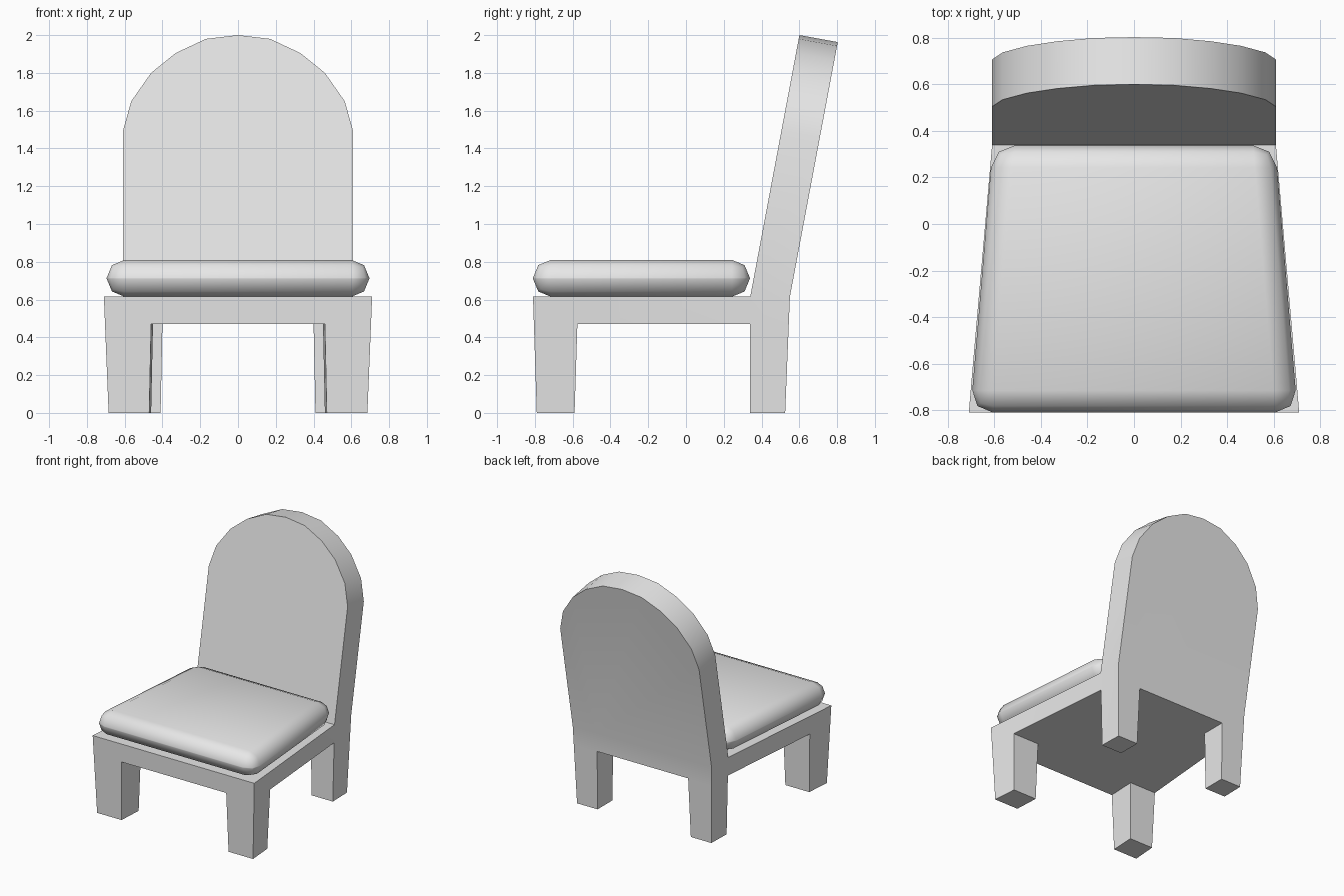
import bpy
import bmesh
from math import radians

cube = bpy.data.objects.get("Cube")
if cube:
    bpy.data.objects.remove(cube, do_unlink=True)

grey = bpy.data.materials.new("light_grey")
grey.use_nodes = True
colour = (0.8, 0.8, 0.8, 1)
grey.diffuse_color = colour
grey.node_tree.nodes["Principled BSDF"].inputs["Base Color"].default_value = colour


def make_object(name, bm):
    bmesh.ops.recalc_face_normals(bm, faces=bm.faces)
    mesh = bpy.data.meshes.new(name)
    bm.to_mesh(mesh)
    bm.free()
    mesh.materials.append(grey)
    obj = bpy.data.objects.new(name, mesh)
    bpy.context.collection.objects.link(obj)
    bpy.ops.object.select_all(action="DESELECT")
    obj.select_set(True)
    bpy.context.view_layer.objects.active = obj
    return obj


# Frame: a 3 x 3 grid of cells forms the seat, corner cells continue down as legs
SEAT_Z, RAIL_Z = 0.615, 0.47
top = {"y": (-0.81, -0.575, 0.34, 0.55),
       "outer": (0.71, 0.69, 0.61, 0.61), "inner": (0.46, 0.45, 0.40, 0.40)}
floor = {"y": (-0.79, -0.59, 0.34, 0.525),
         "outer": (0.685, 0.67, 0.595, 0.59), "inner": (0.47, 0.46, 0.41, 0.41)}


def grid_point(col, row, z):
    t = z / SEAT_Z
    if col in (1, 2) or row in (1, 2):
        t_inner = min(z / RAIL_Z, 1)
    else:
        t_inner = t

    def mix(key, f):
        return floor[key][row] + (top[key][row] - floor[key][row]) * f

    side = -1 if col < 2 else 1
    x = mix("outer", t) if col in (0, 3) else mix("inner", t_inner)
    y = mix("y", t if row in (0, 3) else t_inner)
    return side * x, y, z


bm = bmesh.new()
verts = {}
cell_faces = {}


def vert(col, row, z):
    key = (col, row, z)
    if key not in verts:
        verts[key] = bm.verts.new(grid_point(*key))
    return verts[key]


def toggle_face(corners):
    # A face shared by two cells is interior, so it cancels out
    key = frozenset(corners)
    if key in cell_faces:
        del cell_faces[key]
    else:
        cell_faces[key] = corners


def add_cell(col, row, low, high):
    ring = [(col, row), (col + 1, row), (col + 1, row + 1), (col, row + 1)]
    lower = [vert(*p, low) for p in ring]
    upper = [vert(*p, high) for p in ring]
    toggle_face(lower)
    toggle_face(upper)
    for i in range(4):
        j = (i + 1) % 4
        toggle_face([lower[i], lower[j], upper[j], upper[i]])


for col in range(3):
    for row in range(3):
        add_cell(col, row, RAIL_Z, SEAT_Z)
        if col != 1 and row != 1:
            add_cell(col, row, 0, RAIL_Z)
    # Leave the seat open where the backrest grows out of it
    toggle_face([vert(c, r, SEAT_Z) for c, r in
                 ((col, 2), (col + 1, 2), (col + 1, 3), (col, 3))])
for corners in cell_faces.values():
    bm.faces.new(corners)

# Backrest: leaning slab with an arched top
half_arch = [(0.61, 1.49), (0.565, 1.65), (0.46, 1.80), (0.33, 1.905), (0.17, 1.98)]
arch = half_arch + [(0, 2.0)] + [(-x, z) for x, z in reversed(half_arch)]
LEAN = 0.188
front = [vert(c, 2, SEAT_Z) for c in range(4)]
back = [vert(c, 3, SEAT_Z) for c in range(4)]
for x, z in arch:
    front.append(bm.verts.new((x, 0.34 + LEAN * (z - SEAT_Z), z)))
    z -= 0.037
    back.append(bm.verts.new((x, 0.55 + LEAN * (z - SEAT_Z), z)))
bm.faces.new(front)
bm.faces.new(back)
for i in range(3, len(front)):
    j = (i + 1) % len(front)
    bm.faces.new([front[i], front[j], back[j], back[i]])
make_object("chair_frame", bm)
bpy.ops.object.shade_smooth_by_angle(angle=radians(30))

# Cushion: tapered block with generously rounded edges
bm = bmesh.new()
bmesh.ops.create_cube(bm, size=1)
for v in bm.verts:
    is_front = v.co.y < 0
    v.co.x *= 2 * (0.703 if is_front else 0.607)
    v.co.y = -0.81 if is_front else 0.338
    v.co.z = 0.7125 + v.co.z * 0.195
bmesh.ops.bevel(bm, geom=bm.edges[:], offset=0.095, segments=2,
                profile=0.5, affect="EDGES")
make_object("seat_cushion", bm)
bpy.ops.object.shade_smooth()
